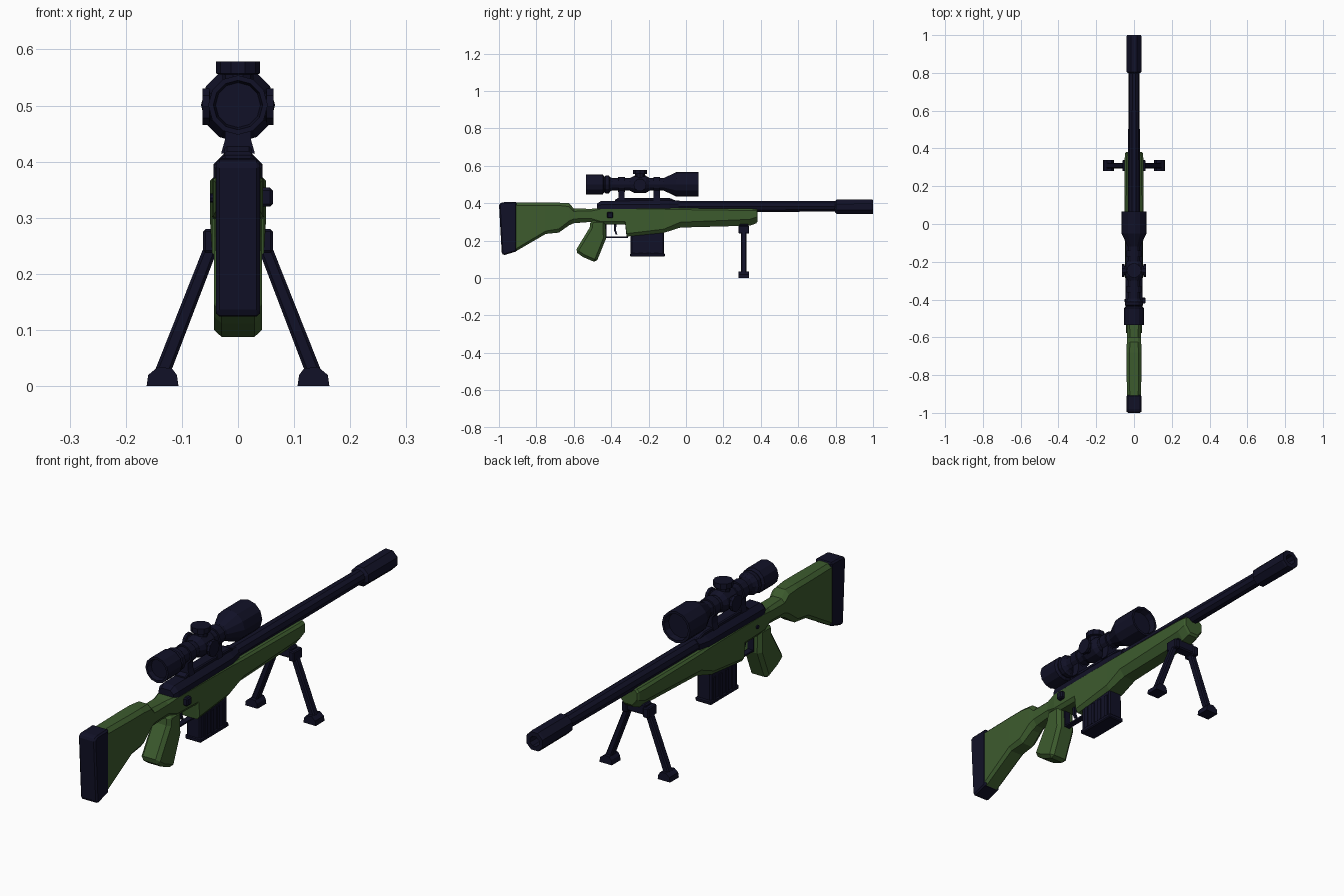
import bpy, bmesh, math
from mathutils import Vector


def material(name, rgb):
    m = bpy.data.materials.new(name)
    m.diffuse_color = (*rgb, 1)
    return m


GREEN = material("olive green", (0.046, 0.105, 0.027))
DARK = material("blue black", (0.0055, 0.0055, 0.02))


def finish(name, bm, mat, bevel=0, mirror=False):
    bmesh.ops.recalc_face_normals(bm, faces=bm.faces)
    me = bpy.data.meshes.new(name)
    bm.to_mesh(me)
    bm.free()
    me.materials.append(mat)
    ob = bpy.data.objects.new(name, me)
    bpy.context.collection.objects.link(ob)
    if bevel:
        b = ob.modifiers.new("bevel", 'BEVEL')
        b.width, b.segments = bevel, 1
    if mirror:
        ob.modifiers.new("mirror", 'MIRROR')
    return ob


def skin(name, rings, mat, **kw):
    """Join equal rings of points into a capped solid."""
    bm = bmesh.new()
    loops = [[bm.verts.new(p) for p in r] for r in rings]
    n = len(loops[0])
    for a, b in zip(loops, loops[1:]):
        for i in range(n):
            bm.faces.new((a[i], a[(i + 1) % n], b[(i + 1) % n], b[i]))
    bm.faces.new(loops[0])
    bm.faces.new(loops[-1])
    return finish(name, bm, mat, **kw)


def body(name, sections, mat, **kw):
    """Chamfered box sections along y: (y, top, bottom, half width, top cut, bottom cut)."""
    rings = []
    for y, t, b, w, ct, cb in sections:
        half = [(w - ct, t), (w, t - ct), (w, b + cb * 1.3), (w - cb, b)]
        rings.append([(x, y, z) for x, z in half] + [(-x, y, z) for x, z in reversed(half)])
    return skin(name, rings, mat, **kw)


def lathe(name, profile, centre, mat, axis='Y', sides=12, turn=0.0, **kw):
    """Turned part: profile of (position along axis, radius)."""
    rings = []
    for d, r in profile:
        ring = []
        for i in range(sides):
            a = math.tau * (i + turn) / sides
            u, v = r * math.cos(a), r * math.sin(a)
            p = {'Y': (u, d, v), 'Z': (u, v, d), 'X': (d, u, v)}[axis]
            ring.append(Vector(p) + Vector(centre))
        rings.append(ring)
    return skin(name, rings, mat, **kw)


def side_plate(name, pts, x0, x1, mat, **kw):
    return skin(name, [[(x, y, z) for y, z in pts] for x in (x0, x1)], mat, **kw)


def front_plate(name, pts, y0, y1, mat, **kw):
    return skin(name, [[(x, y, z) for x, z in pts] for y in (y0, y1)], mat, **kw)


def box(name, x, y, z, mat, **kw):
    pts = [(y[0], z[0]), (y[1], z[0]), (y[1], z[1]), (y[0], z[1])]
    return side_plate(name, pts, x[0], x[1], mat, **kw)


# Stock: butt, wrist, receiver bed and fore-end
body("stock", [
    (-0.91, 0.403, 0.143, 0.037, 0.015, 0.010),
    (-0.75, 0.403, 0.236, 0.040, 0.015, 0.012),
    (-0.68, 0.403, 0.243, 0.040, 0.015, 0.015),
    (-0.625, 0.400, 0.282, 0.038, 0.018, 0.018),
    (-0.60, 0.372, 0.293, 0.036, 0.015, 0.018),
    (-0.51, 0.370, 0.300, 0.036, 0.012, 0.015),
    (-0.46, 0.374, 0.288, 0.044, 0.006, 0.012),
    (-0.325, 0.374, 0.286, 0.046, 0.006, 0.012),
    (-0.318, 0.374, 0.222, 0.046, 0.006, 0.012),
    (-0.118, 0.374, 0.242, 0.048, 0.006, 0.015),
    (-0.03, 0.374, 0.270, 0.050, 0.008, 0.022),
    (0.34, 0.371, 0.280, 0.050, 0.010, 0.026),
    (0.375, 0.370, 0.292, 0.047, 0.010, 0.026),
    (0.382, 0.366, 0.302, 0.042, 0.010, 0.022)], GREEN)

# Butt pad
side_plate("butt_pad", [(-0.905, 0.407), (-0.985, 0.405), (-1.0, 0.395), (-0.985, 0.130),
                        (-0.975, 0.122), (-0.905, 0.143)], -0.039, 0.039, DARK, bevel=0.008)

# Pistol grip
side_plate("grip", [(-0.43, 0.31), (-0.51, 0.31), (-0.515, 0.27), (-0.593, 0.142), (-0.55, 0.112),
                    (-0.48, 0.082), (-0.428, 0.21)], -0.043, 0.043, GREEN, bevel=0.014)

# Trigger and guard
box("trigger_guard", (-0.012, 0.012), (-0.44, -0.31), (0.214, 0.221), DARK)
box("guard_rear", (-0.014, 0.014), (-0.445, -0.425), (0.214, 0.295), DARK)
side_plate("trigger", [(-0.385, 0.29), (-0.372, 0.29), (-0.374, 0.255), (-0.366, 0.232),
                       (-0.376, 0.234), (-0.386, 0.258)], -0.006, 0.006, DARK)

# Receiver, scope rail and bolt
body("receiver", [
    (-0.475, 0.398, 0.355, 0.034, 0.014, 0.002),
    (-0.455, 0.412, 0.355, 0.044, 0.020, 0.002),
    (-0.09, 0.415, 0.355, 0.044, 0.020, 0.002),
    (-0.04, 0.413, 0.355, 0.034, 0.016, 0.002)], DARK)
body("scope_rail", [
    (-0.38, 0.418, 0.40, 0.024, 0.004, 0.002),
    (-0.365, 0.427, 0.40, 0.024, 0.004, 0.002),
    (-0.085, 0.427, 0.40, 0.024, 0.004, 0.002),
    (-0.055, 0.414, 0.40, 0.022, 0.004, 0.002)], DARK)
box("bolt_handle", (0.03, 0.062), (-0.422, -0.390), (0.320, 0.354), DARK, bevel=0.005)
lathe("receiver_pin", [(-0.050, 0.008), (-0.03, 0.008)], (0, -0.405, 0.335), DARK, 'X', 8)

# Barrel and hollow muzzle brake
lathe("barrel", [(-0.10, 0.032), (0.38, 0.031), (0.82, 0.029)], (0, 0, 0.383), DARK, sides=10)
lathe("muzzle_brake", [(0.795, 0.028), (0.805, 0.042), (0.99, 0.043), (1.0, 0.040), (1.0, 0.022),
                       (0.95, 0.020)], (0, 0, 0.381), DARK, sides=8, turn=0.5)

# Magazine with side ribs
side_plate("magazine", [(-0.296, 0.26), (-0.296, 0.120), (-0.118, 0.116), (-0.118, 0.26)],
           -0.033, 0.033, DARK, bevel=0.006)
box("magazine_base", (-0.037, 0.037), (-0.299, -0.113), (0.115, 0.133), DARK, bevel=0.004)
for i in range(4):
    y = -0.272 + i * 0.042
    box(f"magazine_rib_{i + 1}", (0.03, 0.037), (y, y + 0.018), (0.13, 0.225), DARK, mirror=True)

# Scope tube with recessed lenses at both ends
lathe("scope", [(-0.515, 0.040), (-0.535, 0.044), (-0.535, 0.053), (-0.445, 0.053), (-0.438, 0.043),
                (-0.415, 0.043), (-0.395, 0.033), (-0.12, 0.033), (-0.05, 0.066), (0.066, 0.066),
                (0.066, 0.056), (0.04, 0.052)], (0, 0, 0.501), DARK)
lathe("scope_collar", [(-0.44, 0.036), (-0.43, 0.048), (-0.412, 0.048), (-0.405, 0.036)],
      (0, 0, 0.501), DARK)

# Scope mounts
for label, y in (("rear", -0.345), ("front", -0.157)):
    lathe(f"{label}_scope_ring", [(y - 0.018, 0.040), (y + 0.018, 0.040)], (0, 0, 0.501), DARK)
    front_plate(f"{label}_scope_mount", [(-0.03, 0.415), (0.03, 0.415), (0.023, 0.44), (0.023, 0.48),
                                         (-0.023, 0.48), (-0.023, 0.44)], y - 0.017, y + 0.017, DARK)

# Scope turrets
lathe("turret_hub", [(-0.30, 0.034), (-0.275, 0.046), (-0.215, 0.046), (-0.195, 0.034)],
      (0, 0, 0.501), DARK)
lathe("top_turret", [(0.53, 0.028), (0.555, 0.028), (0.557, 0.039), (0.579, 0.039)],
      (0, -0.246, 0), DARK, 'Z', 10)
lathe("side_turret", [(0.03, 0.026), (0.05, 0.026), (0.051, 0.034), (0.063, 0.034)],
      (0, -0.246, 0.498), DARK, 'X', 10, mirror=True)

# Bipod
box("bipod_mount", (-0.045, 0.045), (0.287, 0.333), (0.245, 0.290), DARK, bevel=0.005)
box("bipod_hinge", (0.036, 0.062), (0.280, 0.338), (0.238, 0.280), DARK, bevel=0.004, mirror=True)
front_plate("bipod_leg", [(0.034, 0.25), (0.060, 0.25), (0.148, 0.028), (0.121, 0.022)],
            0.294, 0.324, DARK, bevel=0.005, mirror=True)
front_plate("bipod_foot", [(0.106, 0), (0.163, 0), (0.160, 0.020), (0.143, 0.034), (0.118, 0.032),
                           (0.109, 0.020)], 0.280, 0.338, DARK, mirror=True)
